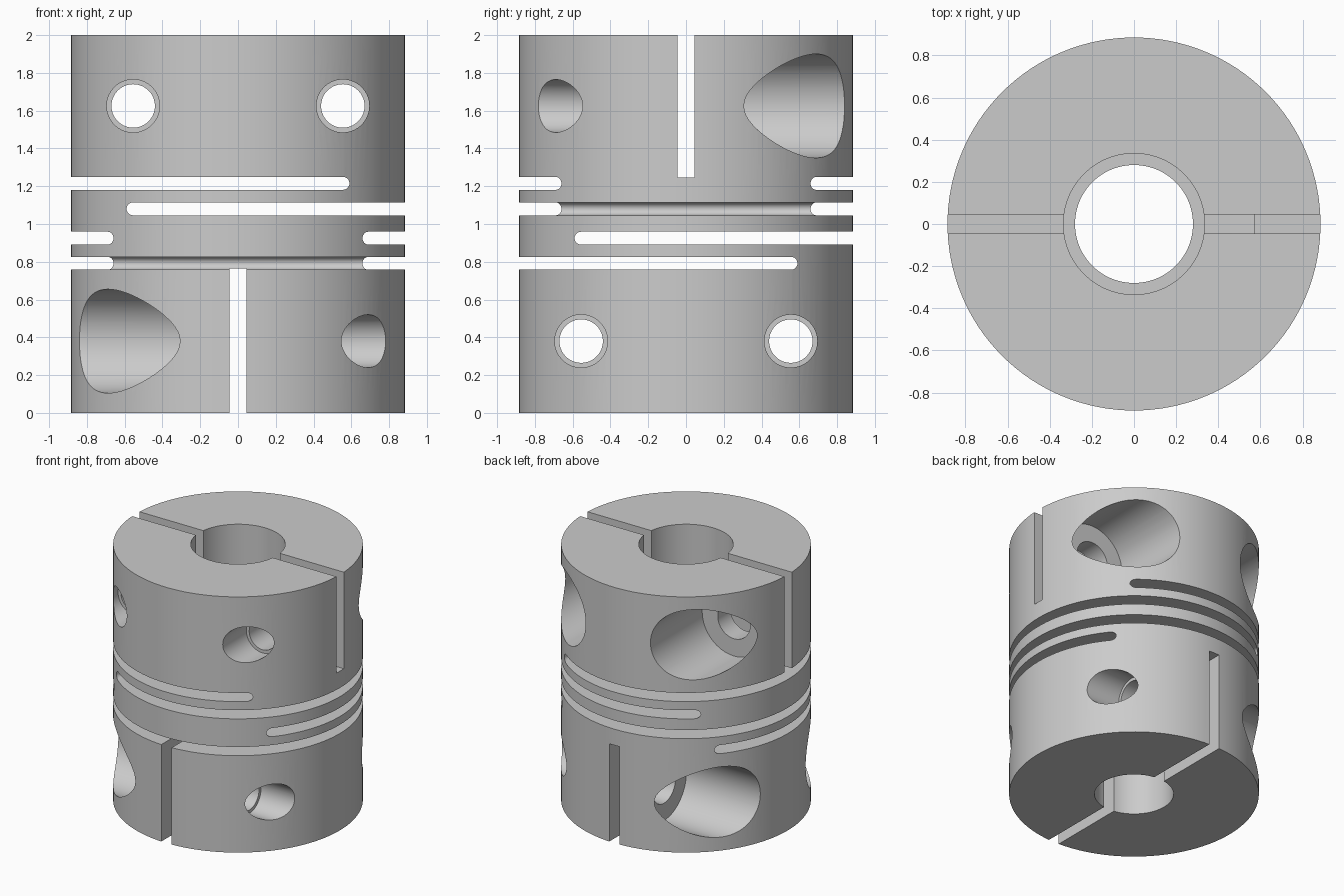
import bpy, bmesh
from math import pi, cos, sin
from mathutils import Matrix

if "Cube" in bpy.data.objects:
    bpy.data.objects.remove(bpy.data.objects["Cube"])


def make_object(name, bm, matrix=Matrix()):
    bmesh.ops.transform(bm, matrix=matrix, verts=bm.verts)
    bmesh.ops.recalc_face_normals(bm, faces=bm.faces)
    mesh = bpy.data.meshes.new(name)
    bm.to_mesh(mesh)
    bm.free()
    obj = bpy.data.objects.new(name, mesh)
    bpy.context.collection.objects.link(obj)
    return obj


def lathe(name, profile, sides, matrix=Matrix()):
    """Closed solid of revolution about z from (radius, z) points."""
    bm = bmesh.new()
    rings = [[bm.verts.new((r * cos(2 * pi * i / sides), r * sin(2 * pi * i / sides), z))
              for i in range(sides)] for r, z in profile]
    for a, b in zip(rings, rings[1:]):
        for i in range(sides):
            j = (i + 1) % sides
            bm.faces.new((a[i], a[j], b[j], b[i]))
    bm.faces.new(rings[0])
    bm.faces.new(rings[-1])
    return make_object(name, bm, matrix)


def slit(z, angle, r=0.034, end=0.556):
    """Flat cut with a round end, entering from -x before turning."""
    bm = bmesh.new()
    pts = [(-1.2, r), (-1.2, -r)]
    pts += [(end + r * cos(a), r * sin(a)) for a in (pi * (i / 12 - 0.5) for i in range(13))]
    front = bm.faces.new([bm.verts.new((x, -1.2, h)) for x, h in pts])
    geom = bmesh.ops.extrude_face_region(bm, geom=[front])["geom"]
    bmesh.ops.translate(bm, vec=(0, 2.4, 0),
                        verts=[v for v in geom if isinstance(v, bmesh.types.BMVert)])
    return make_object("flex_slit_cutter", bm,
                       Matrix.Translation((0, 0, z)) @ Matrix.Rotation(angle, 4, 'Z'))


def box(name, size, centre, turn):
    bm = bmesh.new()
    bmesh.ops.create_cube(bm, size=1)
    return make_object(name, bm, turn @ Matrix.Translation(centre) @ Matrix.Diagonal((*size, 1)))


# Main cylinder
body = lathe("coupling_body", [(0.885, 0), (0.885, 2)], 128)

# Stepped shaft bore
cutters = [lathe("bore_cutter", [(0.28, -0.5), (0.28, 1), (0.335, 1), (0.335, 2.5)], 96)]

# Clamp slots and stepped screw holes; the lower end is turned a quarter
screw = [(0.14, -1.2), (0.14, -0.49), (0.115, -0.49), (0.115, 0), (0.14, 0),
         (0.14, 0.2), (0.275, 0.2), (0.275, 1.2)]
for hole_z, slot_low, slot_high, angle in ((1.625, 1.245, 2.5, 0), (0.38, -0.5, 0.765, pi / 2)):
    turn = Matrix.Rotation(angle, 4, 'Z')
    cutters.append(box("clamp_slot_cutter", (2.4, 0.09, slot_high - slot_low),
                       (0, 0, (slot_low + slot_high) / 2), turn))
    for side in (-1, 1):
        place = Matrix.Translation((side * 0.555, 0, hole_z)) @ Matrix.Rotation(-pi / 2, 4, 'X')
        cutters.append(lathe("screw_hole_cutter", screw, 64, turn @ place))

# Four flexure slits, in two opposed pairs
for z, angle in ((1.215, 0), (1.08, pi), (0.925, -pi / 2), (0.792, pi / 2)):
    cutters.append(slit(z, angle))

# Cut everything out of the body
bpy.context.view_layer.objects.active = body
body.select_set(True)
for cutter in cutters:
    cutter.hide_render = True
    mod = body.modifiers.new("cut", 'BOOLEAN')
    mod.operation = 'DIFFERENCE'
    mod.solver = 'EXACT'
    mod.object = cutter
    bpy.ops.object.modifier_apply(modifier=mod.name)
    bpy.data.objects.remove(cutter)

bpy.ops.object.shade_smooth_by_angle(angle=pi / 6)
